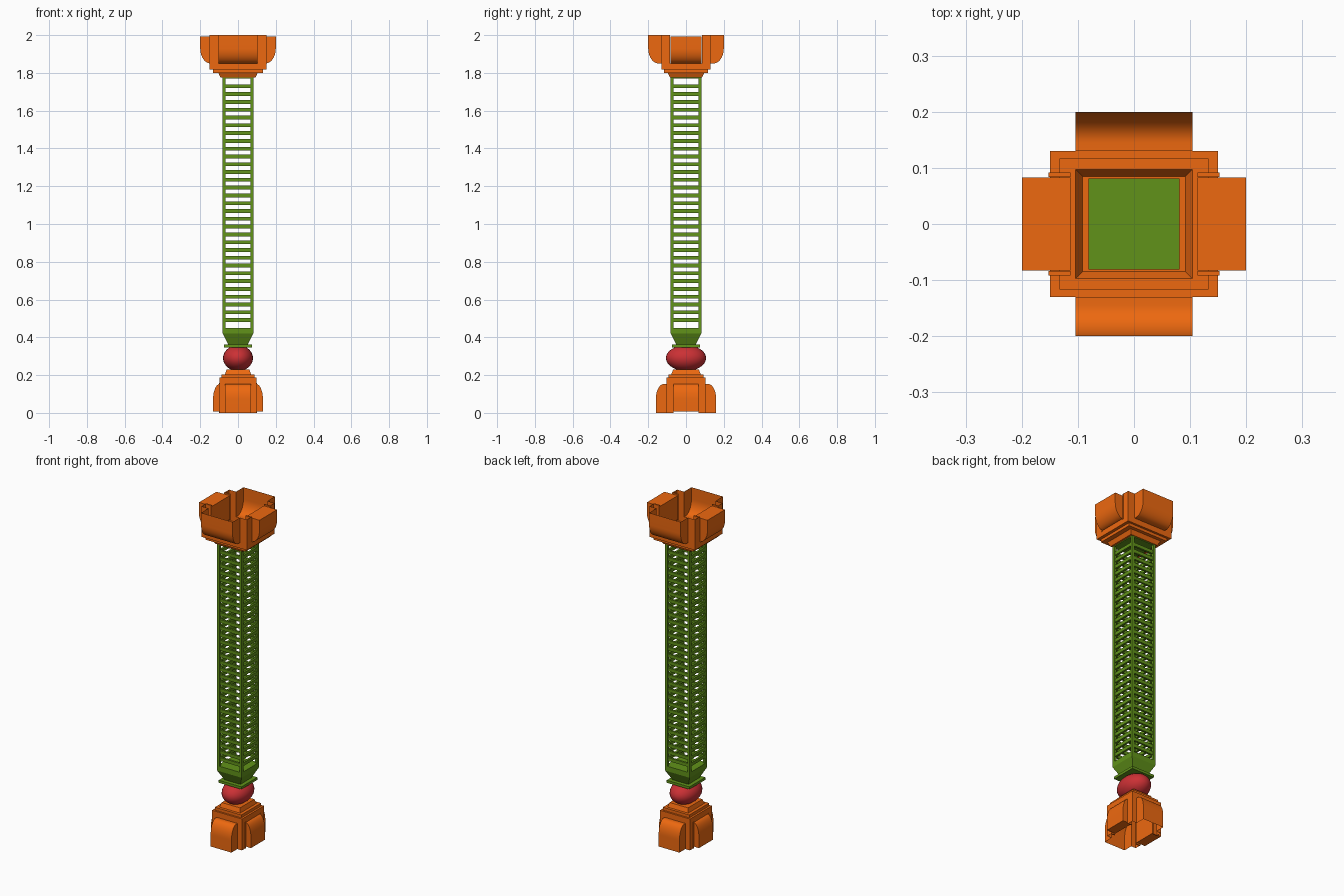
import bpy, bmesh, math
from mathutils import Matrix, Vector

if "Cube" in bpy.data.objects:
    bpy.data.objects.remove(bpy.data.objects["Cube"])


def material(name, rgb):
    m = bpy.data.materials.new(name)
    m.diffuse_color = (*rgb, 1)
    m.use_nodes = True
    m.node_tree.nodes["Principled BSDF"].inputs["Base Color"].default_value = m.diffuse_color
    return m


ORANGE = material("orange", (0.85, 0.14, 0.005))
GREEN = material("green", (0.12, 0.29, 0.01))
RED = material("red", (0.6, 0.03, 0.035))


def finish(bm, name, mat, smooth=False):
    bmesh.ops.recalc_face_normals(bm, faces=bm.faces)
    me = bpy.data.meshes.new(name)
    bm.to_mesh(me)
    bm.free()
    me.materials.append(mat)
    ob = bpy.data.objects.new(name, me)
    bpy.context.collection.objects.link(ob)
    if smooth:
        bpy.context.view_layer.objects.active = ob
        bpy.ops.object.select_all(action='DESELECT')
        ob.select_set(True)
        bpy.ops.object.shade_smooth_by_angle(angle=math.radians(35))
    return ob


def box(bm, x0, x1, y0, y1, z0, z1):
    m = Matrix.Translation(((x0 + x1) / 2, (y0 + y1) / 2, (z0 + z1) / 2))
    m = m @ Matrix.Diagonal((x1 - x0, y1 - y0, z1 - z0, 1))
    bmesh.ops.create_cube(bm, size=1, matrix=m)


def loft(bm, rects, cap_start=False, cap_end=False):
    """Rectangular rings (half x, half y, z) joined into one skin."""
    rings = [[bm.verts.new((sx * hx, sy * hy, z))
              for sx, sy in ((1, 1), (-1, 1), (-1, -1), (1, -1))] for hx, hy, z in rects]
    for a, b in zip(rings, rings[1:]):
        for i in range(4):
            j = (i + 1) % 4
            bm.faces.new((a[i], a[j], b[j], b[i]))
    if cap_start:
        bm.faces.new(rings[0])
    if cap_end:
        bm.faces.new(rings[-1])


def lug(bm, inner, half, top, closed, turn):
    """Bracket with a rounded lower edge; open ones are hollow scoops."""
    n = 12
    prof = [(inner, 0.075)]
    for i in range(n + 1):
        a = math.pi / 2 * i / n
        prof.append((0.145 + 0.055 * math.sin(a), 0.155 - 0.08 * math.cos(a)))
    prof += [(0.2, top), (inner, top)]
    rot = Matrix.Rotation(turn, 4, 'Z')
    rows = [[bm.verts.new(rot @ Vector((u, s * half, z))) for u, z in prof] for s in (-1, 1)]
    a, b = rows
    count = len(prof) if closed else len(prof) - 2
    for i in range(count):
        j = (i + 1) % len(prof)
        bm.faces.new((a[i], a[j], b[j], b[i]))
    bm.faces.new(a)
    bm.faces.new(b)


def bracket_block(name, place):
    """Stepped hollow block with four rounded brackets, local z from 0 to 0.225."""
    bm = bmesh.new()
    loft(bm, [(0.092, 0.085, 0), (0.104, 0.097, 0.025), (0.132, 0.117, 0.025),
              (0.132, 0.117, 0.042), (0.15, 0.13, 0.042), (0.15, 0.13, 0.075)], cap_start=True)
    # corner walls
    for sx in (-1, 1):
        for sy in (-1, 1):
            pts = ((0.104, 0.13), (0.15, 0.13), (0.15, 0.09))
            low, high = [[bm.verts.new((sx * x, sy * y, z)) for x, y in pts] for z in (0.075, 0.225)]
            for i in range(2):
                bm.faces.new((low[i], low[i + 1], high[i + 1], high[i]))
            # frame strip beside the side brackets
            xs, ys = sorted((sx * 0.113, sx * 0.152)), sorted((sy * 0.084, sy * 0.092))
            box(bm, *xs, *ys, 0.07, 0.225)
    # brackets: hollow on front and back, closed on the sides
    for k in range(4):
        if k % 2:
            lug(bm, 0.13, 0.104, 0.225, False, k * math.pi / 2)
        else:
            lug(bm, 0.113, 0.083, 0.217, True, k * math.pi / 2)
    bm.transform(place)
    return finish(bm, name, ORANGE, True)


# capital and the smaller upside-down base
bracket_block("capital", Matrix.Translation((0, 0, 1.775)))
bracket_block("base", Matrix.Translation((0, 0, 0.23)) @ Matrix.Diagonal((0.66, 0.8, -0.23 / 0.225, 1)))

# flattened ball between base and shaft
bm = bmesh.new()
bmesh.ops.create_uvsphere(bm, u_segments=32, v_segments=20, radius=1)
bm.transform(Matrix.Translation((0, 0, 0.29)) @ Matrix.Diagonal((0.079, 0.106, 0.068, 1)))
finish(bm, "ball", RED, True)

# shaft foot: thin plate and flared collar
bm = bmesh.new()
loft(bm, [(0.075, 0.075, 0.347), (0.075, 0.075, 0.362), (0.052, 0.052, 0.362),
          (0.081, 0.081, 0.42), (0.081, 0.081, 0.45)], True, True)
finish(bm, "shaft_foot", GREEN)

# shaft frame: corner posts and top plate
bm = bmesh.new()
W, T, P = 0.081, 0.015, 0.066
for sx in (-1, 1):
    for sy in (-1, 1):
        box(bm, *sorted((sx * P, sx * W)), *sorted((sy * P, sy * W)), 0.45, 1.775)
box(bm, -W, W, -W, W, 1.77, 1.782)
finish(bm, "shaft_frame", GREEN)

# slats on all four sides
bm = bmesh.new()
N = 32
step = (1.77 - 0.45) / N
for i in range(1, N):
    z = 0.45 + i * step
    for s in (-1, 1):
        d = sorted((s * (W - T), s * (W - 0.003)))
        box(bm, -P, P, *d, z - 0.01, z + 0.01)
        box(bm, *d, -P, P, z - 0.01, z + 0.01)
finish(bm, "shaft_slats", GREEN)
